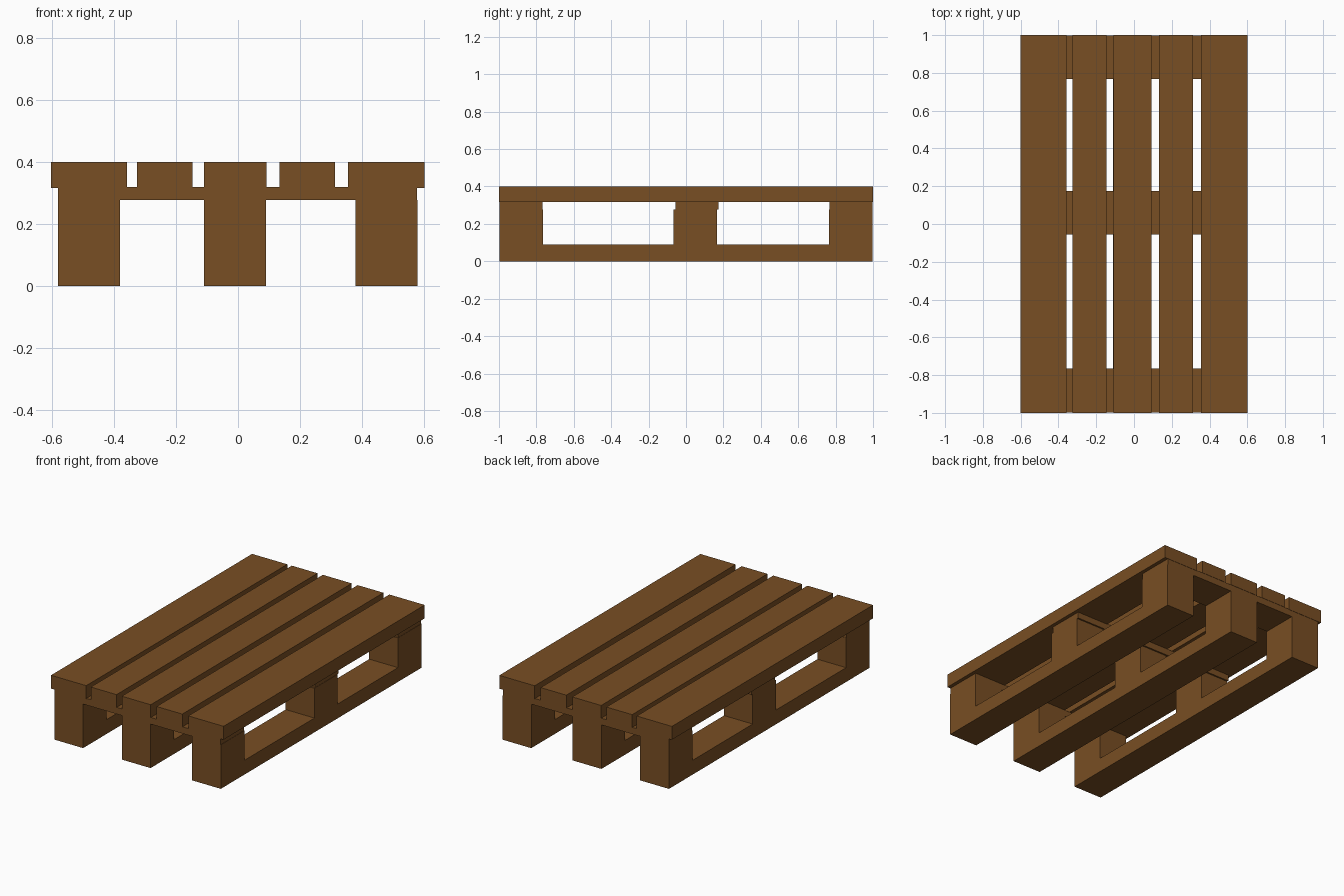
import bpy

if "Cube" in bpy.data.objects:
    bpy.data.objects.remove(bpy.data.objects["Cube"])

wood = bpy.data.materials.new("brown wood")
wood.diffuse_color = (0.19, 0.077, 0.017, 1)
wood.use_nodes = True
wood.node_tree.nodes["Principled BSDF"].inputs["Base Color"].default_value = wood.diffuse_color


def board(name, x, y, z):
    """Box spanning the (min, max) ranges on each axis."""
    bpy.ops.mesh.primitive_cube_add(size=1, location=[sum(r) / 2 for r in (x, y, z)])
    ob = bpy.context.object
    ob.name = name
    ob.scale = [r[1] - r[0] for r in (x, y, z)]
    bpy.ops.object.transform_apply(location=False, rotation=False, scale=True)
    ob.data.materials.append(wood)


# Deck: five long boards, the outer ones wide and slightly deeper
deck = [(-0.602, -0.357, 0.316), (-0.325, -0.146, 0.319), (-0.109, 0.092, 0.319),
        (0.133, 0.312, 0.319), (0.354, 0.60, 0.316)]
for i, (x0, x1, z0) in enumerate(deck):
    board(f"deck_board_{i + 1}", (x0, x1), (-1, 1), (z0, 0.4))

# Cross boards under the deck
for name, y in (("front", (-0.998, -0.766)), ("middle", (-0.056, 0.175)), ("back", (0.768, 0.998))):
    board(f"{name}_cross_board", (-0.58, 0.577), y, (0.277, 0.319))

# Three runners, each with a bottom board and three spacer blocks
runners = (("left", (-0.58, -0.38)), ("centre", (-0.11, 0.09)), ("right", (0.379, 0.579)))
blocks = (("front", (-0.998, -0.764)), ("middle", (-0.067, 0.165)), ("back", (0.764, 0.998)))
for side, x in runners:
    board(f"{side}_bottom_board", x, (-0.998, 0.998), (0, 0.09))
    for place, y in blocks:
        board(f"{side}_{place}_block", x, y, (0.09, 0.277))
